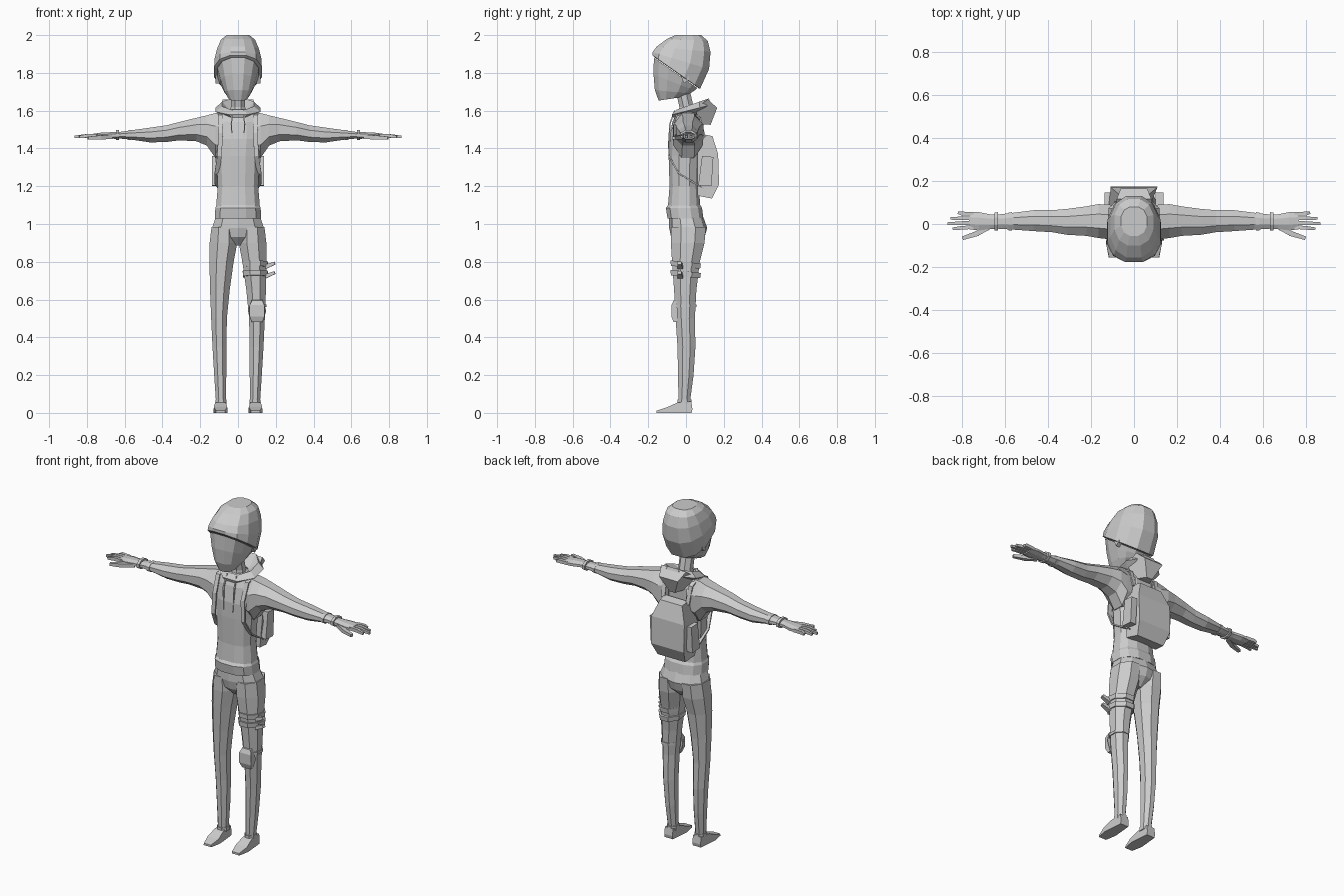
import bpy, bmesh, math
from mathutils import Vector

grey = bpy.data.materials.new("plain grey")
grey.diffuse_color = (0.6, 0.6, 0.6, 1)


def finish(name, bm):
    bmesh.ops.recalc_face_normals(bm, faces=bm.faces)
    me = bpy.data.meshes.new(name)
    bm.to_mesh(me)
    bm.free()
    me.materials.append(grey)
    ob = bpy.data.objects.new(name, me)
    bpy.context.collection.objects.link(ob)
    return ob


def loft(name, rings, n=8, side=1, axis='z', cap=True, power=1.0):
    """Skin of rings (t, a0, a1, b0, b1, slope): vertical rings use a=x, b=y;
    sideways rings use a=y, b=z. Slope tilts a ring along y."""
    bm = bmesh.new()
    loops = []
    for t, a0, a1, b0, b1, *slope in rings:
        k = slope[0] if slope else 0
        loop = []
        for i in range(n):
            ang = 2 * math.pi * (i + 0.5) / n
            c, s = math.cos(ang), math.sin(ang)
            m = math.cos(math.pi / n)
            c = math.copysign(abs(c / m) ** power, c)
            s = math.copysign(abs(s / m) ** power, s)
            a = (a0 + a1) / 2 + (a1 - a0) / 2 * c
            b = (b0 + b1) / 2 + (b1 - b0) / 2 * s
            p = (a, b, t + k * (b - (b0 + b1) / 2)) if axis == 'z' else (t, a, b)
            loop.append(bm.verts.new((p[0] * side, p[1], p[2])))
        loops.append(loop)
    for lo, hi in zip(loops, loops[1:]):
        for i in range(n):
            j = (i + 1) % n
            bm.faces.new((lo[i], lo[j], hi[j], hi[i]))
    if cap:
        bm.faces.new(loops[0])
        bm.faces.new(loops[-1])
    return finish(name, bm)


def prism(name, profile, x0, x1, taper=1.0, side=1):
    """Side outline of (y, z, front flag scale) swept across x."""
    bm = bmesh.new()
    mid, half = (x0 + x1) / 2, (x1 - x0) / 2
    ends = []
    for d in (-1, 1):
        ends.append([bm.verts.new((side * (mid + d * half * (p[2] if len(p) > 2 else 1)), p[0], p[1]))
                     for p in profile])
    n = len(profile)
    for i in range(n):
        j = (i + 1) % n
        bm.faces.new((ends[0][i], ends[0][j], ends[1][j], ends[1][i]))
    bm.faces.new(ends[0])
    bm.faces.new(ends[1])
    return finish(name, bm)


def rod(name, path, w, h, side=1, up=(0, 0, 1)):
    """Four-sided bar along a path; w is across, h is along 'up'."""
    bm = bmesh.new()
    pts = [Vector((p[0] * side, p[1], p[2])) for p in path]
    up = Vector(up)
    loops = []
    for i, p in enumerate(pts):
        d = (pts[min(i + 1, len(pts) - 1)] - pts[max(i - 1, 0)]).normalized()
        a = d.cross(up).normalized()
        b = a.cross(d)
        f = 0.7 if i == len(pts) - 1 else 1
        loops.append([bm.verts.new(p + a * w / 2 * f * u + b * h / 2 * f * v)
                      for u, v in ((1, 1), (-1, 1), (-1, -1), (1, -1))])
    for lo, hi in zip(loops, loops[1:]):
        for i in range(4):
            j = (i + 1) % 4
            bm.faces.new((lo[i], lo[j], hi[j], hi[i]))
    bm.faces.new(loops[0])
    bm.faces.new(loops[-1])
    return finish(name, bm)


# Head: face below a sloping cap of hair
loft("face", [(1.662, -.048, .048, -.145, -.03, .15),
              (1.70, -.072, .072, -.165, .02, -.1),
              (1.75, -.092, .092, -.172, .045, -.4),
              (1.80, -.108, .108, -.170, .06, -.7)], 12, power=.85)
loft("hair_cap", [(1.80, -.118, .118, -.168, .07, -.7),
                  (1.805, -.126, .126, -.177, .075, -.7),
                  (1.865, -.123, .123, -.177, .122, -.3),
                  (1.925, -.11, .11, -.155, .13, -.1),
                  (1.975, -.09, .09, -.10, .115, -.05),
                  (2.0, -.06, .06, -.055, .08)], 12, power=.85)
loft("neck", [(1.55, -.05, .05, -.045, .05), (1.62, -.038, .038, -.035, .04),
              (1.71, -.038, .038, -.055, .02)])

# Jacket body with hem
loft("jacket", [(1.03, -.118, .118, -.09, .085), (1.10, -.115, .115, -.095, .075),
                (1.2, -.107, .107, -.087, .068), (1.36, -.115, .115, -.092, .075),
                (1.45, -.13, .13, -.09, .08), (1.54, -.13, .13, -.072, .08),
                (1.59, -.105, .105, -.05, .06), (1.605, -.05, .05, -.04, .05)], 12, power=.8)
loft("jacket_hem", [(1.03, -.122, .122, -.098, .092), (1.085, -.12, .12, -.106, .085),
                    (1.10, -.114, .114, -.095, .075)], 12, power=.8)

# Open collar and hood hanging at the back
loft("collar", [(1.575, -.075, .075, -.07, .08, .15), (1.605, -.118, .118, -.075, .135, .25),
                (1.635, -.085, .085, -.05, .12, .35), (1.60, -.045, .045, -.035, .06, .2)],
     8, cap=False)
prism("hood", [(.05, 1.61, 1.0), (.115, 1.66, .85), (.165, 1.615, .65),
               (.13, 1.525, .2), (.07, 1.53, .5)], -.095, .095)

# Trousers: hips
loft("hips", [(.885, -.03, .03, -.035, .05), (.93, -.10, .10, -.075, .095),
              (.98, -.137, .137, -.085, .108), (1.045, -.115, .115, -.085, .085)], 10, power=.85)

for s, tag in ((1, "left"), (-1, "right")):
    prism("ear_" + tag, [(-.035, 1.80), (.01, 1.81), (.015, 1.765), (-.01, 1.745)], .085, .118, side=s)

    # Sleeve
    loft("sleeve_" + tag, [(.06, -.065, .085, 1.36, 1.592), (.12, -.07, .09, 1.35, 1.587),
                           (.165, -.065, .092, 1.415, 1.575), (.22, -.055, .082, 1.438, 1.562),
                           (.31, -.05, .07, 1.443, 1.54), (.38, -.038, .064, 1.434, 1.522),
                           (.465, -.033, .064, 1.432, 1.51), (.56, -.026, .052, 1.446, 1.497),
                           (.63, -.022, .044, 1.453, 1.487)], side=s, axis='x')
    for i, x in enumerate((.565, .63)):
        loft(f"glove_cuff_{i}_{tag}", [(x, -.03, .055, 1.444, 1.497),
             (x + .016, -.03, .053, 1.444, 1.497)], side=s, axis='x')
    # Hand
    loft("palm_" + tag, [(.63, -.022, .042, 1.45, 1.488), (.67, -.024, .045, 1.452, 1.486),
                         (.72, -.03, .055, 1.448, 1.484), (.765, -.024, .055, 1.45, 1.478)],
         side=s, axis='x')
    for i, (y, tip, yt) in enumerate(((-.014, .84, -.022), (.006, .865, .002),
                                      (.026, .85, .026), (.046, .815, .052))):
        rod(f"finger_{i}_{tag}", [(.745, y, 1.466), (.80, (y + yt) / 2, 1.467), (tip, yt, 1.461)],
            .017, .019, side=s)
    rod("thumb_" + tag, [(.67, -.012, 1.462), (.73, -.045, 1.458), (.795, -.066, 1.455)],
        .024, .022, side=s)

    # Leg and shoe
    loft("leg_" + tag, [(.065, .064, .117, -.04, .022), (.2, .062, .126, -.042, .04),
                        (.35, .061, .135, -.045, .05), (.5, .059, .142, -.055, .047),
                        (.65, .044, .148, -.063, .055), (.8, .023, .151, -.074, .073),
                        (.90, .004, .150, -.08, .098), (.985, .01, .14, -.08, .105)], side=s)
    loft("ankle_cuff_" + tag, [(.045, .06, .12, -.045, .028), (.07, .06, .12, -.045, .028)], side=s)
    prism("shoe_" + tag, [(-.155, 0, .7), (-.155, .012, .65), (-.10, .03, 1), (-.045, .055, .8),
                          (.028, .06, .75), (.034, .02, .75), (.03, 0, .75), (-.09, 0, 1.05)],
          .057, .128, side=s)

    # Pack straps, side pocket and hood cords
    rod("pack_strap_" + tag, [(.08, .10, 1.46), (.085, .075, 1.56), (.09, .02, 1.596),
                              (.095, -.05, 1.575), (.092, -.086, 1.48), (.098, -.09, 1.36),
                              (.112, -.04, 1.27), (.112, .04, 1.22), (.10, .09, 1.19)],
        .008, .024, side=s, up=(1, 0, 0.01))
    prism("pack_pocket_" + tag, [(.085, 1.36), (.145, 1.355), (.135, 1.2), (.065, 1.205)],
          .10, .137, side=s)
    rod("hood_cord_" + tag, [(.03, -.06, 1.60), (.035, -.085, 1.53), (.03, -.094, 1.40)],
        .007, .007, side=s, up=(1, 0, 0.01))

# Backpack
prism("backpack", [(.065, 1.45, .75), (.09, 1.475, .65), (.14, 1.465, .6), (.17, 1.37, .9),
                   (.175, 1.21, .9), (.137, 1.135, .75), (.06, 1.15, .85), (.06, 1.35, 1)],
      -.12, .12)

# Thigh straps with loose tabs, knee pad and its band on the left leg
for i, z in enumerate((.785, .735)):
    loft(f"thigh_strap_{i}", [(z - .014, .027, .156, -.08, .075, -.1),
                              (z + .014, .025, .158, -.082, .079, -.1)])
    rod(f"strap_tab_{i}", [(.145, -.03, z - .012), (.195, -.035, z + .008)], .03, .022)
loft("knee_band", [(.56, .052, .15, -.064, .055), (.575, .052, .15, -.064, .055)])
prism("knee_pad", [(-.05, .60, .65), (-.066, .595, .6), (-.077, .57, .85), (-.077, .51, .85),
                   (-.066, .48, .6), (-.045, .48, .65), (-.045, .54, 1.05)], .055, .147)
